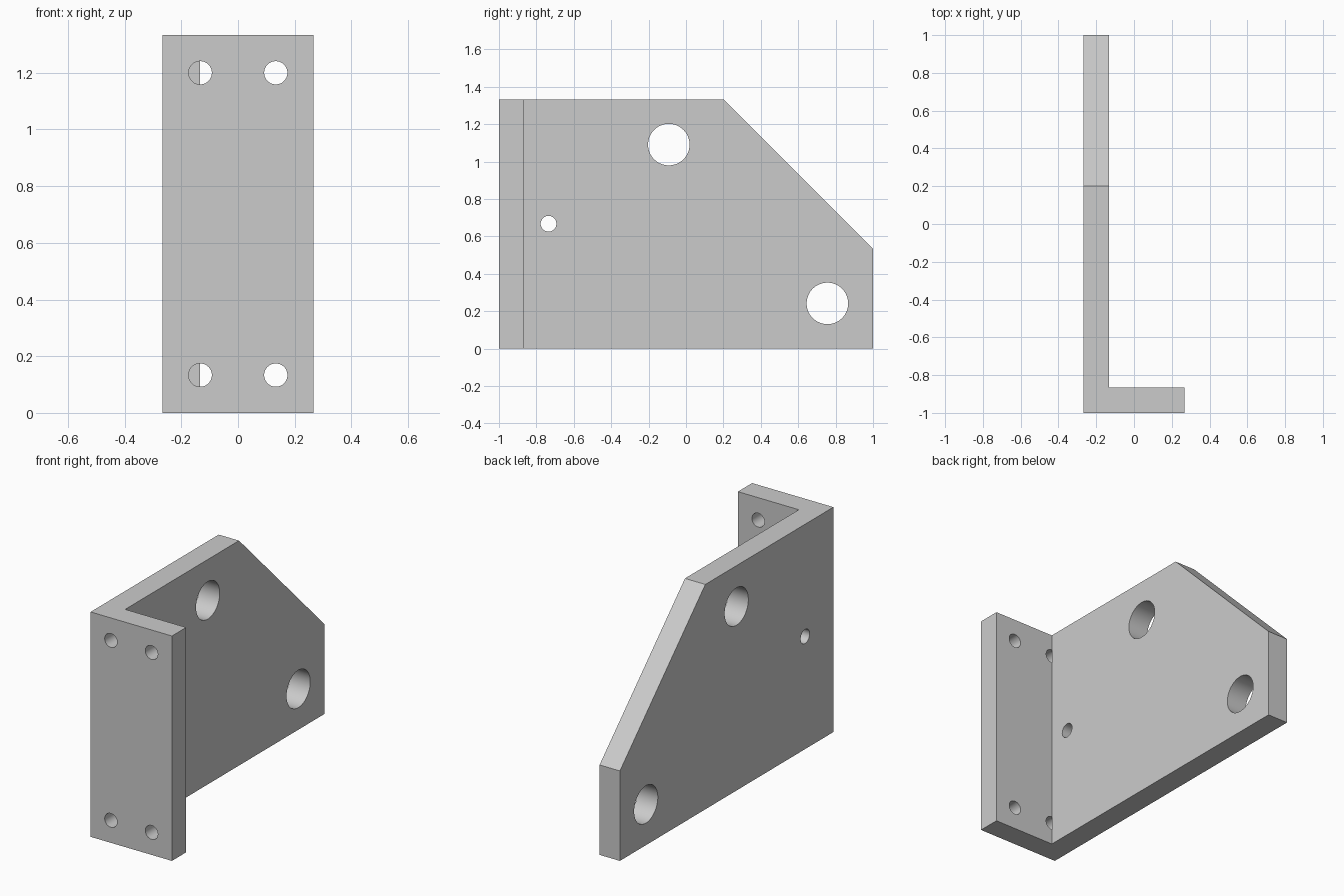
import bpy
import bmesh
import math
from mathutils import Matrix, Vector

old = bpy.data.objects.get("Cube")
if old:
    bpy.data.objects.remove(old, do_unlink=True)

HALF_W = 0.2667      # half of the overall width
INNER = -0.1333      # inner face of the side plate
FLANGE_BACK = -0.8667
HEIGHT = 1.3333

# Material
steel = bpy.data.materials.new("light grey metal")
steel.use_nodes = True
grey = (0.6, 0.6, 0.6, 1)
steel.diffuse_color = grey
steel.node_tree.nodes["Principled BSDF"].inputs["Base Color"].default_value = grey


def make_object(name, bm):
    bmesh.ops.recalc_face_normals(bm, faces=bm.faces[:])
    mesh = bpy.data.meshes.new(name)
    bm.to_mesh(mesh)
    bm.free()
    mesh.materials.append(steel)
    obj = bpy.data.objects.new(name, mesh)
    bpy.context.collection.objects.link(obj)
    return obj


def prism(name, profile, x0, x1):
    """Extrude a (y, z) profile along x."""
    bm = bmesh.new()
    face = bm.faces.new([bm.verts.new((x0, y, z)) for y, z in profile])
    ext = bmesh.ops.extrude_face_region(bm, geom=[face])
    verts = [g for g in ext["geom"] if isinstance(g, bmesh.types.BMVert)]
    bmesh.ops.translate(bm, verts=verts, vec=(x1 - x0, 0, 0))
    return make_object(name, bm)


def cylinder(name, start, end, radius):
    """Cylinder running between two points."""
    a, b = Vector(start), Vector(end)
    turn = (b - a).to_track_quat('Z', 'Y').to_matrix().to_4x4()
    bm = bmesh.new()
    bmesh.ops.create_cone(bm, cap_ends=True, segments=64, radius1=radius,
                          radius2=radius, depth=(b - a).length,
                          matrix=Matrix.Translation((a + b) / 2) @ turn)
    return make_object(name, bm)


# Bracket body: clipped side profile across the full width
bracket = prism("angle_bracket",
                [(-1, 0), (1, 0), (1, 0.5333), (0.2, HEIGHT), (-1, HEIGHT)],
                -HALF_W, HALF_W)

# Pocket that leaves the side plate and the front flange
cutters = [prism("pocket_cutter",
                 [(FLANGE_BACK, -1), (2, -1), (2, 2), (FLANGE_BACK, 2)],
                 INNER, 1)]

# Holes through the side plate
for y, z, r in [(-0.092, 1.091, 0.111), (0.756, 0.242, 0.111), (-0.735, 0.668, 0.042)]:
    cutters.append(cylinder("plate_hole_cutter", (-0.5, y, z), (0.1, y, z), r))

# Four bolt holes, only as deep as the front flange
for x in (INNER, -INNER):
    for z in (0.1333, 1.2):
        cutters.append(cylinder("flange_hole_cutter", (x, -1.2, z),
                                (x, FLANGE_BACK + 0.0008, z), 0.041))

for cutter in cutters:
    cutter.hide_render = True
    mod = bracket.modifiers.new(cutter.name, 'BOOLEAN')
    mod.operation = 'DIFFERENCE'
    mod.solver = 'EXACT'
    mod.object = cutter

bpy.ops.object.select_all(action='DESELECT')
bpy.context.view_layer.objects.active = bracket
bracket.select_set(True)
for name in [m.name for m in bracket.modifiers]:
    bpy.ops.object.modifier_apply(modifier=name)
for cutter in cutters:
    bpy.data.objects.remove(cutter, do_unlink=True)

# Smooth hole walls, crisp edges
bpy.ops.object.shade_smooth_by_angle(angle=math.radians(30))
